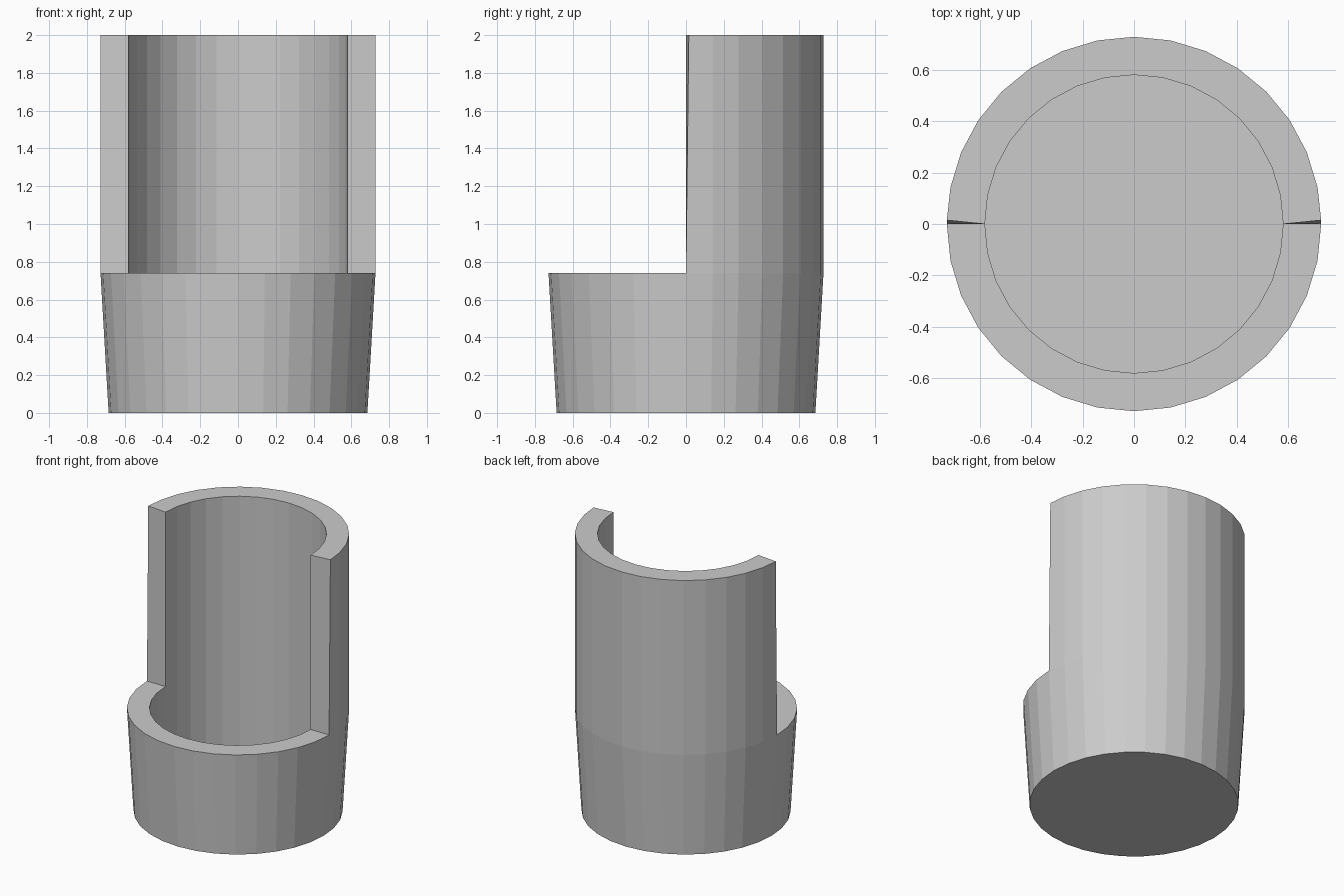
import bpy, bmesh
from math import cos, sin, pi

if "Cube" in bpy.data.objects:
    bpy.data.objects.remove(bpy.data.objects["Cube"])

N = 32
HALF = N // 2
R_BASE, R_OUT, R_IN = 0.685, 0.728, 0.58
Z_FLOOR, Z_RIM, Z_TOP = 0.12, 0.74, 2.0

bm = bmesh.new()


def ring(radius, z, count=N):
    return [bm.verts.new((radius * cos(2 * pi * i / N), radius * sin(2 * pi * i / N), z))
            for i in range(count)]


def bridge(a, b, start, stop):
    for i in range(start, stop):
        j = (i + 1) % len(a)
        k = (i + 1) % len(b)
        bm.faces.new((a[i], a[j], b[k], b[i]))


# Tapered cup: base, outer rim, inner rim and inside floor
base = ring(R_BASE, 0)
rim_out = ring(R_OUT, Z_RIM)
rim_in = ring(R_IN, Z_RIM)
floor = ring(R_IN, Z_FLOOR)
bm.faces.new(base)
bm.faces.new(floor)
bridge(base, rim_out, 0, N)
bridge(rim_in, floor, 0, N)
bridge(rim_out, rim_in, HALF, N)      # open front rim

# Tall half wall at the back
top_out = ring(R_OUT, Z_TOP, HALF + 1)
top_in = ring(R_IN, Z_TOP, HALF + 1)
bridge(rim_out, top_out, 0, HALF)
bridge(top_out, top_in, 0, HALF)
bridge(top_in, rim_in, 0, HALF)

# End faces of the half wall, with the outer top corners leaning back slightly
for i in (0, HALF):
    bm.faces.new((rim_out[i], top_out[i], top_in[i], rim_in[i]))
    top_out[i].co.y = 0.015

bmesh.ops.recalc_face_normals(bm, faces=bm.faces)
mesh = bpy.data.meshes.new("half_open_cup")
bm.to_mesh(mesh)
bm.free()
bpy.context.collection.objects.link(bpy.data.objects.new("half_open_cup", mesh))
